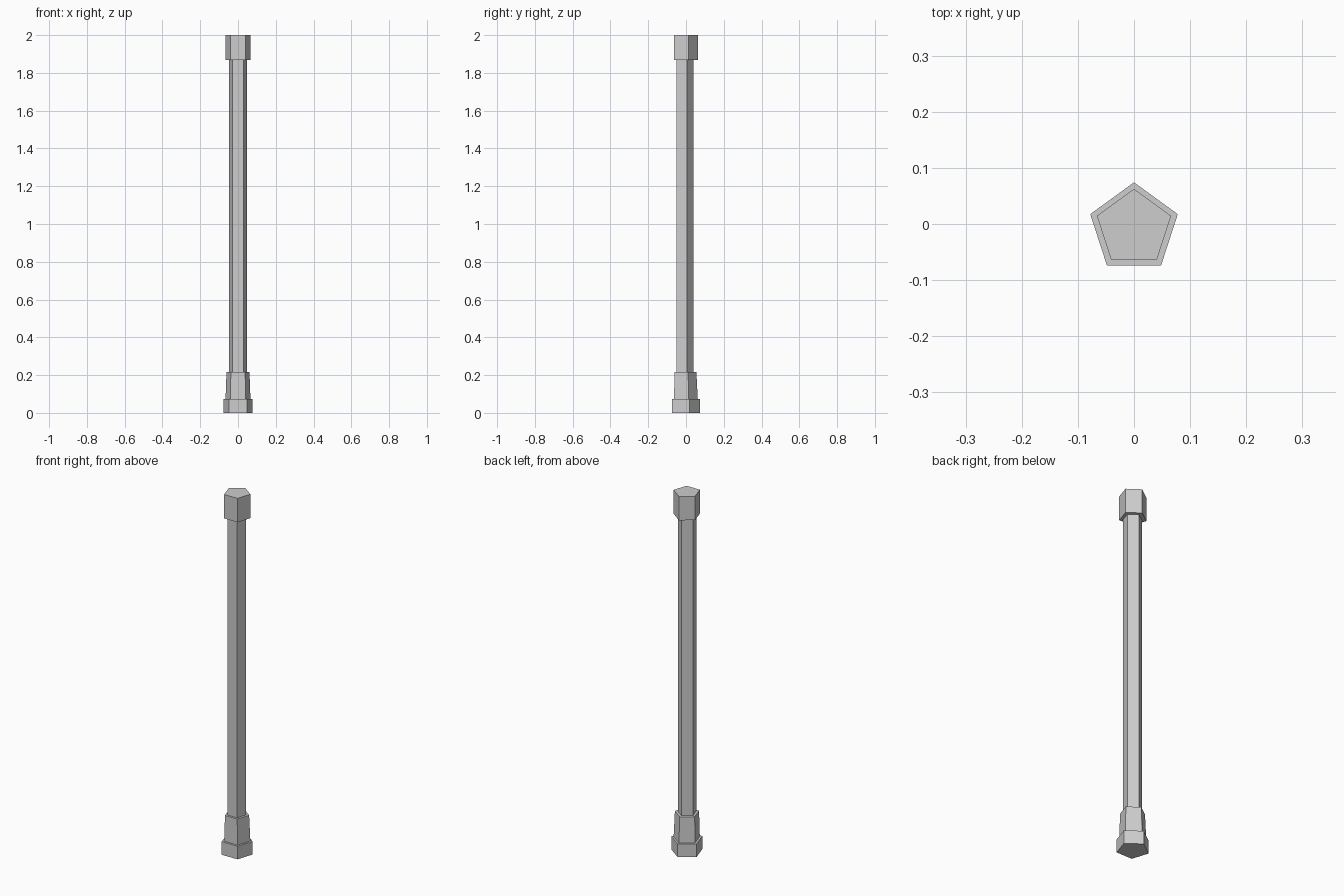
import bpy
import bmesh
from math import cos, sin, pi

cube = bpy.data.objects.get("Cube")
if cube:
    bpy.data.objects.remove(cube, do_unlink=True)

SIDES = 5

# Plain grey for the whole post
GREY = (0.61, 0.61, 0.61, 1.0)
grey = bpy.data.materials.new("light_grey")
grey.use_nodes = True
grey.diffuse_color = GREY
bsdf = next(n for n in grey.node_tree.nodes if n.type == 'BSDF_PRINCIPLED')
bsdf.inputs["Base Color"].default_value = GREY


def pentagon_prism(name, low, high):
    """Closed flat-sided prism; low and high are (radius, centre_y, z)."""
    bm = bmesh.new()
    rings = []
    for radius, centre_y, z in (low, high):
        angles = [pi / 2 + 2 * pi * i / SIDES for i in range(SIDES)]
        rings.append([bm.verts.new((radius * cos(a), centre_y + radius * sin(a), z))
                      for a in angles])
    bottom, top = rings
    bm.faces.new(reversed(bottom))
    bm.faces.new(top)
    for i in range(SIDES):
        j = (i + 1) % SIDES
        bm.faces.new((bottom[i], bottom[j], top[j], top[i]))
    mesh = bpy.data.meshes.new(name)
    bm.to_mesh(mesh)
    bm.free()
    mesh.materials.append(grey)
    obj = bpy.data.objects.new(name, mesh)
    bpy.context.collection.objects.link(obj)
    return obj


# Foot, tapered collar, long shaft and top cap
pentagon_prism("foot", (0.082, -0.0078, 0.0), (0.082, -0.0078, 0.073))
pentagon_prism("collar", (0.0695, -0.007, 0.07), (0.064, -0.009, 0.216))
pentagon_prism("shaft", (0.049, -0.010, 0.2), (0.049, -0.010, 1.88))
pentagon_prism("cap", (0.0695, -0.007, 1.867), (0.0695, -0.007, 2.0))
